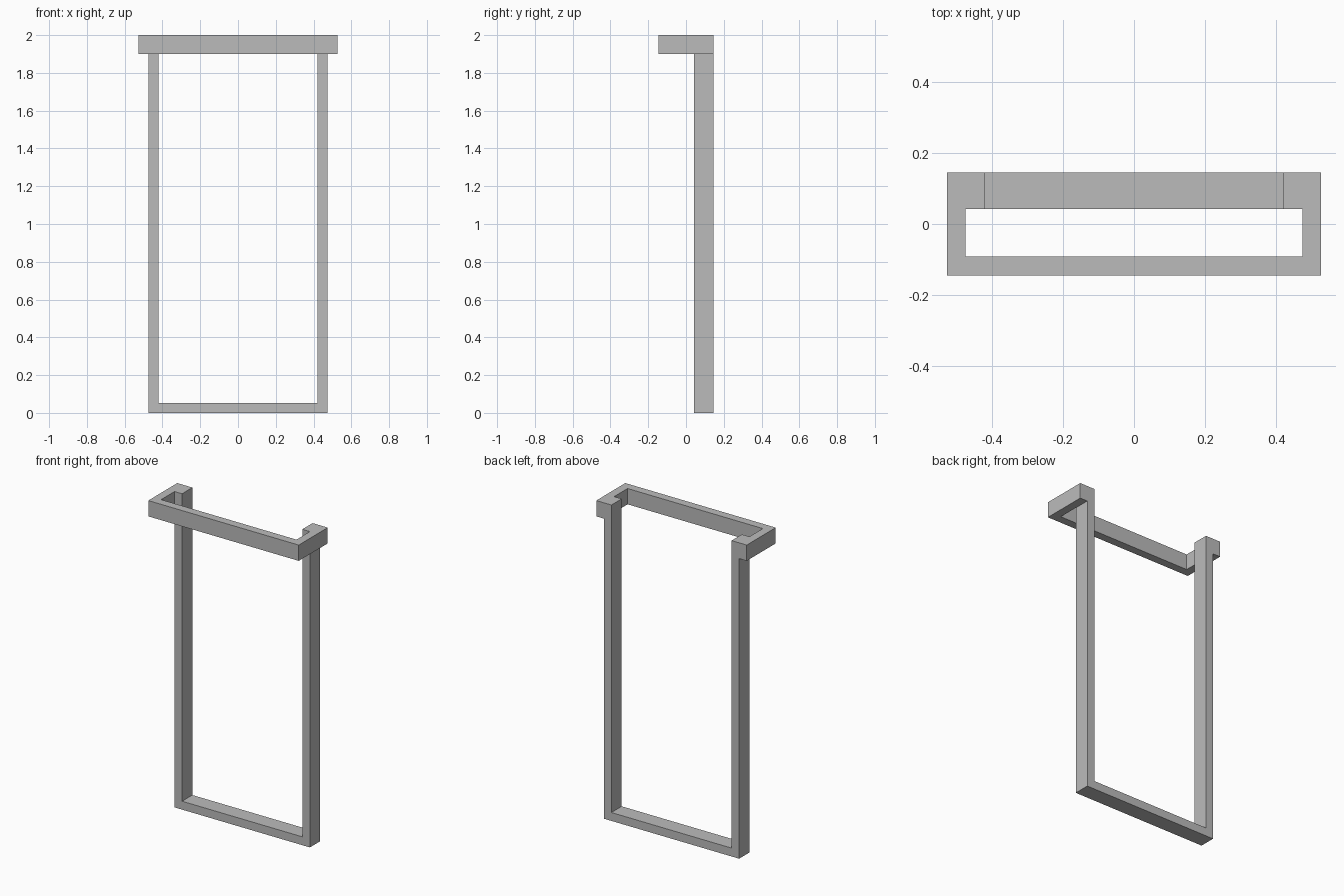
import bpy
import bmesh
from mathutils import Vector

if "Cube" in bpy.data.objects:
    bpy.data.objects.remove(bpy.data.objects["Cube"], do_unlink=True)

grey = bpy.data.materials.new("plain grey")
grey.use_nodes = True
COLOUR = (0.5, 0.5, 0.5, 1)
grey.diffuse_color = COLOUR
grey.node_tree.nodes["Principled BSDF"].inputs["Base Color"].default_value = COLOUR


def extrude_half(name, half, to_point, direction):
    """Mirror a half profile across x = 0 and extrude it into a solid."""
    profile = half + [(-x, v) for x, v in reversed(half)]
    bm = bmesh.new()
    face = bm.faces.new([bm.verts.new(to_point(x, v)) for x, v in profile])
    new = bmesh.ops.extrude_face_region(bm, geom=[face])["geom"]
    moved = [g for g in new if isinstance(g, bmesh.types.BMVert)]
    bmesh.ops.translate(bm, verts=moved, vec=Vector(direction))
    bmesh.ops.recalc_face_normals(bm, faces=bm.faces)
    mesh = bpy.data.meshes.new(name)
    bm.to_mesh(mesh)
    bm.free()
    mesh.materials.append(grey)
    obj = bpy.data.objects.new(name, mesh)
    bpy.context.collection.objects.link(obj)
    return obj


INNER, OUTER, EDGE = 0.421, 0.474, 0.527   # post inside, post outside, bracket outside
BACK, POST_FRONT = 0.145, 0.042
TOP, BRACKET_BASE = 2.0, 1.9

# U-shaped upright frame: two posts joined by a bottom rail
extrude_half("upright_frame",
             [(INNER, 0.053), (INNER, TOP), (OUTER, TOP), (OUTER, 0)],
             lambda x, z: (x, POST_FRONT, z), (0, BACK - POST_FRONT, 0))

# Top bracket: front bar with arms reaching back beside the posts
extrude_half("top_bracket",
             [(OUTER, -0.092), (OUTER, BACK), (EDGE, BACK), (EDGE, -BACK)],
             lambda x, y: (x, y, BRACKET_BASE), (0, 0, TOP - BRACKET_BASE))
